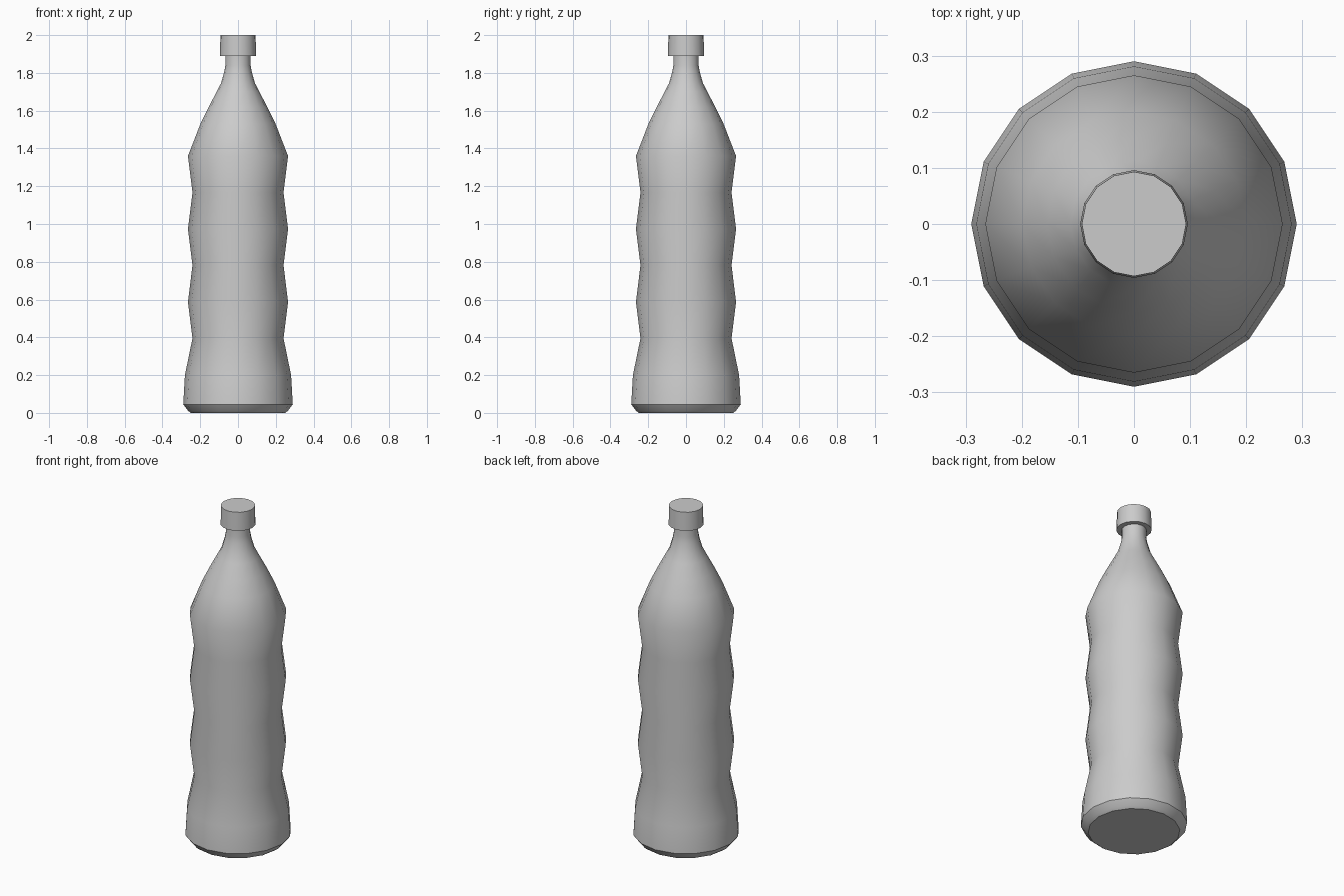
import bpy, bmesh, math

if "Cube" in bpy.data.objects:
    bpy.data.objects.remove(bpy.data.objects["Cube"])

SIDES = 16


def lathe(name, profile, angle):
    """Revolve (radius, z) points around z and cap both ends."""
    bm = bmesh.new()
    rings = []
    for r, z in profile:
        rings.append([bm.verts.new((r * math.cos(2 * math.pi * i / SIDES),
                                    r * math.sin(2 * math.pi * i / SIDES), z))
                      for i in range(SIDES)])
    for low, high in zip(rings, rings[1:]):
        for i in range(SIDES):
            j = (i + 1) % SIDES
            bm.faces.new((low[i], low[j], high[j], high[i]))
    bm.faces.new(rings[0][::-1])
    bm.faces.new(rings[-1])
    mesh = bpy.data.meshes.new(name)
    bm.to_mesh(mesh)
    bm.free()
    obj = bpy.data.objects.new(name, mesh)
    bpy.context.collection.objects.link(obj)
    bpy.ops.object.select_all(action='DESELECT')
    obj.select_set(True)
    bpy.context.view_layer.objects.active = obj
    bpy.ops.object.shade_smooth_by_angle(angle=math.radians(angle))
    return obj


# Bottle body: chamfered foot, rippled grip, sloping shoulder, neck
foot = [(0.25, 0.0), (0.265, 0.012), (0.29, 0.045), (0.281, 0.2)]
grip = [(0.241 if i % 2 == 0 else 0.265, 0.395 + 0.193 * i) for i in range(6)]
shoulder = [(0.199, 1.53), (0.155, 1.62), (0.113, 1.70), (0.09, 1.745),
            (0.073, 1.805), (0.067, 1.84), (0.067, 1.90)]
lathe("bottle", foot + grip + shoulder, 38)

# Screw cap, very slightly tapered
lathe("cap", [(0.096, 1.89), (0.093, 2.0)], 38)
